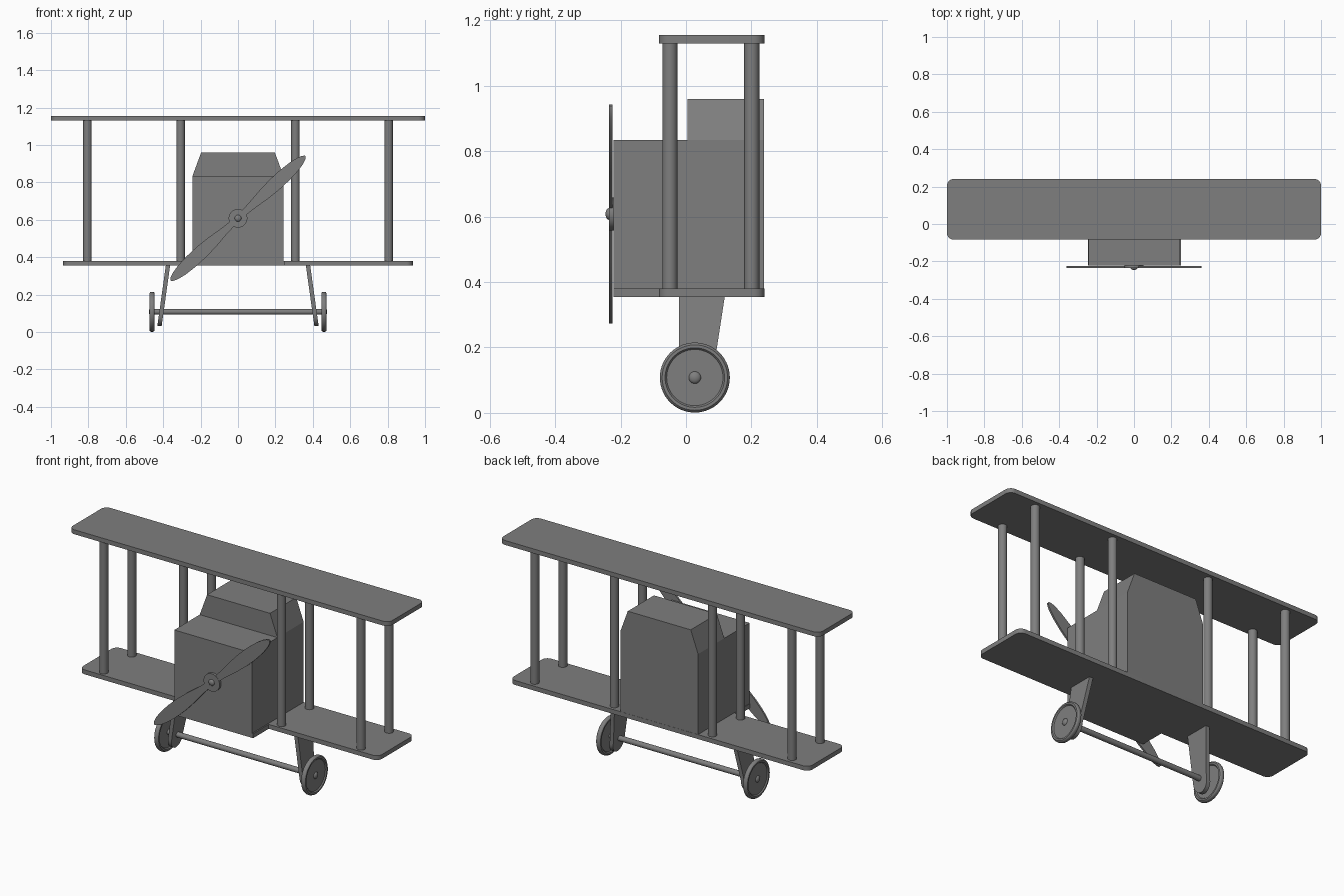
import bpy, bmesh
from math import sin, cos, pi, radians
from mathutils import Matrix, Vector

cube = bpy.data.objects.get("Cube")
if cube:
    bpy.data.objects.remove(cube, do_unlink=True)

grey = bpy.data.materials.new("plain grey")
grey.use_nodes = True
GREY = (0.21, 0.21, 0.21, 1)
grey.diffuse_color = GREY
grey.node_tree.nodes["Principled BSDF"].inputs["Base Color"].default_value = GREY


def finish(name, bm, smooth=False):
    bmesh.ops.recalc_face_normals(bm, faces=bm.faces)
    mesh = bpy.data.meshes.new(name)
    bm.to_mesh(mesh)
    bm.free()
    mesh.materials.append(grey)
    obj = bpy.data.objects.new(name, mesh)
    bpy.context.collection.objects.link(obj)
    if smooth:
        bpy.ops.object.select_all(action="DESELECT")
        obj.select_set(True)
        bpy.context.view_layer.objects.active = obj
        bpy.ops.object.shade_smooth_by_angle(angle=radians(35))
    return obj


def prism(name, outline, offset, smooth=False):
    """Extrude a closed outline of 3D points along an offset."""
    bm = bmesh.new()
    face = bm.faces.new([bm.verts.new(p) for p in outline])
    top = bmesh.ops.extrude_face_region(bm, geom=[face])["geom"]
    verts = [v for v in top if isinstance(v, bmesh.types.BMVert)]
    bmesh.ops.translate(bm, verts=verts, vec=Vector(offset))
    return finish(name, bm, smooth)


def lathe(name, profile, axis, centre, steps=40):
    """Spin (radius, height) points around an axis through the centre."""
    turn = Vector((0, 0, 1)).rotation_difference(Vector(axis)).to_matrix().to_4x4()
    bm = bmesh.new()
    verts = [bm.verts.new((r, 0, h)) for r, h in profile]
    edges = [bm.edges.new(pair) for pair in zip(verts, verts[1:])]
    bmesh.ops.spin(bm, geom=verts + edges, axis=(0, 0, 1), cent=(0, 0, 0),
                   angle=2 * pi, steps=steps, use_duplicate=False)
    bmesh.ops.remove_doubles(bm, verts=bm.verts, dist=0.0002)
    bm.transform(Matrix.Translation(centre) @ turn)
    return finish(name, bm, True)


def rod(name, radius, length, axis, start, steps=24):
    return lathe(name, [(0, 0), (radius, 0), (radius, length), (0, length)],
                 axis, start, steps)


def arc(cx, cy, rx, ry, start, end, steps):
    angles = [radians(start + (end - start) * i / steps) for i in range(steps + 1)]
    return [(cx + rx * cos(a), cy + ry * sin(a)) for a in angles]


# Wings: thin planks with rounded corners
BACK, LEAD, THICK, R = 0.24, -0.083, 0.025, 0.035


def wing(name, half, z):
    x = half - R
    corners = [(x, BACK - R, 0), (-x, BACK - R, 90),
               (-x, LEAD + R, 180), (x, LEAD + R, 270)]
    outline = [(px, py, z) for cx, cy, a in corners
               for px, py in arc(cx, cy, R, R, a, a + 90, 8)]
    prism(name, outline, (0, 0, THICK), True)


wing("upper_wing", 1.0, 1.13)
wing("lower_wing", 0.935, 0.355)

# Fuselage: square nose, raised rear block with sloped shoulders
W, NOSE, SHOULDER = 0.243, -0.222, 0.835
prism("fuselage_nose",
      [(-W, NOSE, 0.355), (W, NOSE, 0.355), (W, NOSE, SHOULDER), (-W, NOSE, SHOULDER)],
      (0, 0.005 - NOSE, 0))
prism("fuselage_rear",
      [(-W, 0.005, 0.36), (W, 0.005, 0.36), (W, 0.005, SHOULDER),
       (0.197, 0.005, 0.96), (-0.197, 0.005, 0.96), (-W, 0.005, SHOULDER)],
      (0, 0.234, 0))
prism("fuselage_floor",
      [(-0.245, NOSE, 0.355), (0.25, NOSE, 0.355),
       (0.25, LEAD, 0.355), (-0.245, LEAD, 0.355)], (0, 0, THICK))

# Wing struts
for side, s in (("left", 1), ("right", -1)):
    for place, x in (("inner", 0.307), ("outer", 0.805)):
        for end, y in (("front", -0.049), ("rear", 0.201)):
            rod(f"{side}_{place}_{end}_strut", 0.023, 0.76, (0, 0, 1), (s * x, y, 0.375))

# Undercarriage: splayed legs, axle and wheels
AY, AZ = 0.027, 0.108
leg_side = [(-0.022, 0.365), (0.12, 0.365)] + arc(0.029, 0.09, 0.051, 0.058, 10, -180, 16)
wheel_profile = [(0, 0.006), (0.086, 0.006), (0.091, 0), (0.1, 0), (0.105, 0.004),
                 (0.107, 0.009), (0.107, 0.018), (0.105, 0.023), (0.1, 0.027),
                 (0.091, 0.027), (0.086, 0.021), (0, 0.021)]
for side, s in (("left", 1), ("right", -1)):
    outline = [(s * (0.363 + (0.355 - z) * 0.14), y, z) for y, z in leg_side]
    prism(f"{side}_leg", outline, (s * 0.023, 0, 0), True)
    lathe(f"{side}_wheel", wheel_profile, (s, 0, 0), (s * 0.446, AY, AZ), 56)
    cap = arc(0, 0, 0.019, 0.012, 0, 90, 6)
    lathe(f"{side}_wheel_cap", cap, (s, 0, 0), (s * 0.465, AY, AZ), 24)
rod("axle", 0.015, 0.93, (1, 0, 0), (-0.465, AY, AZ))

# Propeller: two leaf blades, hub disc and domed cap
PZ, FRONT = 0.608, -0.235
half_widths = [(0.03, 0.016), (0.1, 0.021), (0.18, 0.031), (0.26, 0.037), (0.34, 0.037),
               (0.41, 0.031), (0.455, 0.022), (0.48, 0.012), (0.49, 0.003)]
leaf = half_widths + [(d, -w) for d, w in reversed(half_widths)]
for name, angle in (("upper", 42.7), ("lower", 222.7)):
    c, s = cos(radians(angle)), sin(radians(angle))
    outline = [(d * c - w * s, FRONT, PZ + d * s + w * c) for d, w in leaf]
    prism(f"{name}_propeller_blade", outline, (0, 0.01, 0), True)
rod("propeller_hub", 0.05, 0.014, (0, 1, 0), (0, FRONT - 0.001, PZ), 40)
lathe("propeller_cap", arc(0, 0, 0.018, 0.011, 0, 90, 6), (0, -1, 0), (0, FRONT, PZ), 24)
